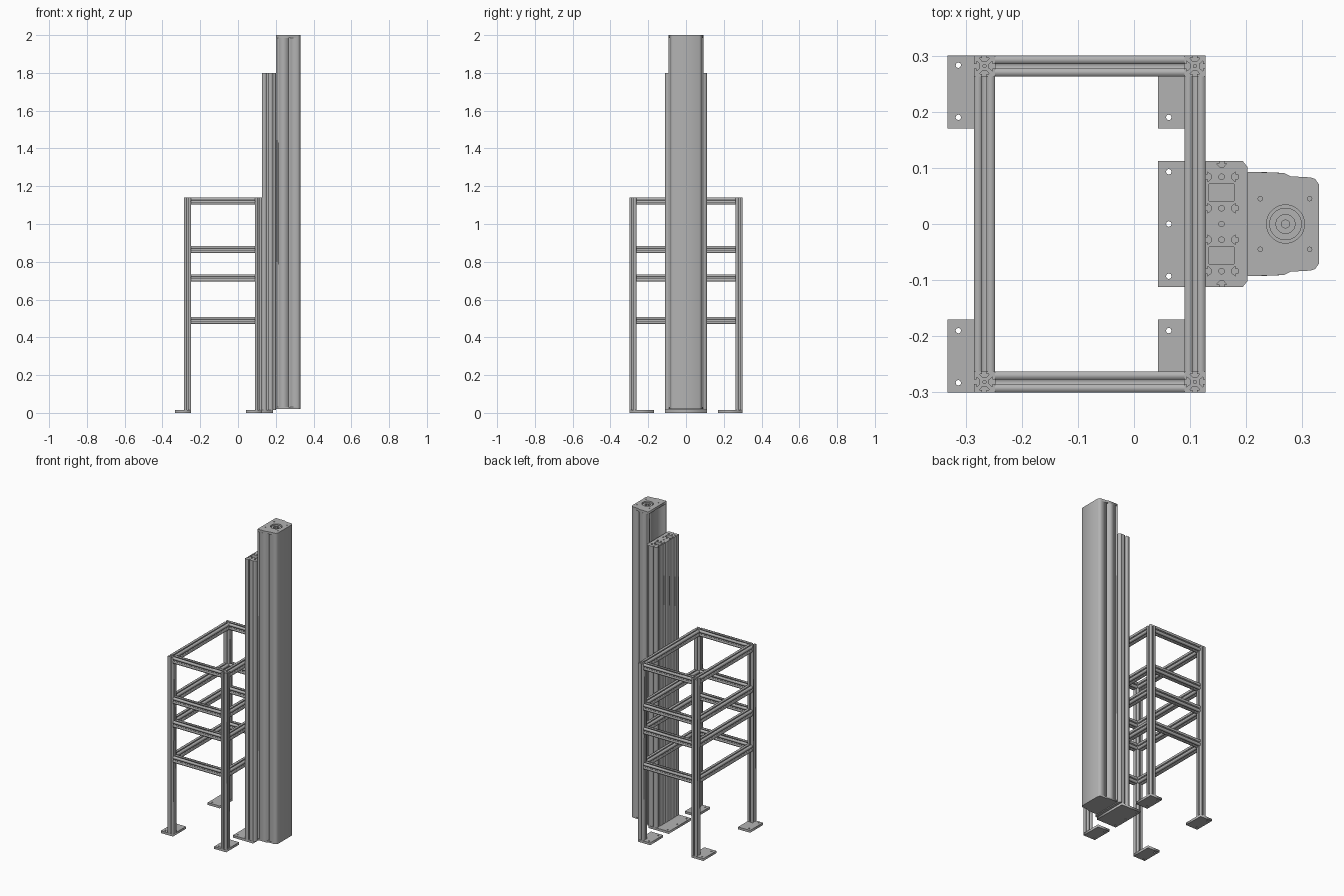
import bpy, bmesh
from math import sin, cos, pi, radians

cube = bpy.data.objects.get("Cube")
if cube:
    bpy.data.objects.remove(cube, do_unlink=True)

metal = bpy.data.materials.new("aluminium grey")
metal.use_nodes = True
GREY = (0.45, 0.45, 0.45, 1)
metal.diffuse_color = GREY
metal.node_tree.nodes["Principled BSDF"].inputs["Base Color"].default_value = GREY


def extrude(name, loops, z0, z1):
    """Solid prism from a closed outline followed by optional hole outlines."""
    curve = bpy.data.curves.new(name, "CURVE")
    curve.dimensions = "2D"
    curve.fill_mode = "BOTH"
    curve.extrude = (z1 - z0) / 2
    for loop in loops:
        spline = curve.splines.new("POLY")
        spline.points.add(len(loop) - 1)
        for p, (x, y) in zip(spline.points, loop):
            p.co = (x, y, 0, 1)
        spline.use_cyclic_u = True
    ob = bpy.data.objects.new(name, curve)
    bpy.context.collection.objects.link(ob)
    bpy.ops.object.select_all(action="DESELECT")
    ob.select_set(True)
    bpy.context.view_layer.objects.active = ob
    bpy.ops.object.convert(target="MESH")
    ob = bpy.context.view_layer.objects.active
    ob.location.z = (z0 + z1) / 2
    bm = bmesh.new()
    bm.from_mesh(ob.data)
    bmesh.ops.remove_doubles(bm, verts=bm.verts, dist=1e-5)
    bmesh.ops.recalc_face_normals(bm, faces=bm.faces)
    bm.to_mesh(ob.data)
    bm.free()
    ob.data.materials.clear()
    ob.data.materials.append(metal)
    return ob


def rect(x0, x1, y0, y1):
    return [(x0, y0), (x1, y0), (x1, y1), (x0, y1)]


def circle(x, y, r, n=16):
    return [(x + r * cos(2 * pi * i / n), y + r * sin(2 * pi * i / n)) for i in range(n)]


def slotted(hx, hy, xs, ys):
    """Rectangle outline with T-slots at xs on the y sides and ys on the x sides."""
    mouth, wide, lip, deep = 0.004, 0.009, 0.004, 0.01
    slot = [(-mouth, 0), (-mouth, lip), (-wide, lip), (-mouth, deep),
            (mouth, deep), (wide, lip), (mouth, lip), (mouth, 0)]
    pts = [(-hx, -hy)]
    pts += [(c + t, -hy + d) for c in sorted(xs) for t, d in slot]
    pts.append((hx, -hy))
    pts += [(hx - d, c + t) for c in sorted(ys) for t, d in slot]
    pts.append((hx, hy))
    pts += [(c - t, hy - d) for c in sorted(xs, reverse=True) for t, d in slot]
    pts.append((-hx, hy))
    pts += [(-hx + d, c - t) for c in sorted(ys, reverse=True) for t, d in slot]
    return pts


# Frame of slotted bars: four posts and four tiers of rails
H = 0.0185
BAR = [slotted(H, H, [0], [0]), circle(0, 0, 0.003, 8)]
POST_X = {"right": -0.2665, "left": 0.1085}
POST_Y = {"front": -0.2815, "back": 0.2815}
BASE, TOP = 0.015, 1.14
mid_x = sum(POST_X.values()) / 2
span_x = (POST_X["left"] - POST_X["right"]) / 2 - H
span_y = POST_Y["back"] - H

for side, x in POST_X.items():
    for end, y in POST_Y.items():
        post = extrude(f"{end}_{side}_post", BAR, BASE, TOP)
        post.location.x, post.location.y = x, y

for tier, z in enumerate((0.49, 0.715, 0.865, TOP - H), 1):
    for end, y in POST_Y.items():
        rail = extrude(f"{end}_rail_{tier}", BAR, -span_x, span_x)
        rail.rotation_euler.y = radians(90)
        rail.location = (mid_x, y, z)
    for side, x in POST_X.items():
        rail = extrude(f"{side}_rail_{tier}", BAR, -span_y, span_y)
        rail.rotation_euler.x = radians(90)
        rail.location = (x, 0, z)

# Foot plates with bolt holes
for side, x in POST_X.items():
    for end, s in (("front", -1), ("back", 1)):
        holes = [circle(x - 0.0465, s * y, 0.005, 8) for y in (0.19, 0.283)]
        extrude(f"{end}_{side}_foot", [rect(x - 0.066, x + H, s * 0.17, s * 0.3)] + holes, 0, BASE)
extrude("middle_foot", [rect(0.043, 0.185, -0.112, 0.112)]
        + [circle(0.062, y, 0.005, 8) for y in (-0.093, 0, 0.093)], 0, BASE)

# Wide slotted mounting beam with hollow chambers
SLOTS = [-0.084, -0.028, 0.028, 0.084]
beam_loops = [slotted(0.029, 0.112, [0], SLOTS)]
beam_loops += [circle(0, y, 0.005, 10) for y in SLOTS + [0]]
for y in (-0.056, 0.056):
    beam_loops.append([(-0.022, y - 0.015), (0.022, y - 0.015), (0.022, y + 0.015), (-0.022, y + 0.015)])
beam = extrude("mounting_beam", beam_loops, BASE, 1.8)
beam.location.x = 0.156

# Backing plate between beam and column
extrude("backing_plate", [[(0.185, -0.112), (0.194, -0.112), (0.202, -0.102),
                           (0.202, 0.102), (0.194, 0.112), (0.185, 0.112)]], BASE, 1.8)


# Tall column: mirrored outline with back recess and side grooves
def mirrored(half):
    return half + [(x, -y) for x, y in reversed(half)]


column = mirrored([(0.211, 0.076), (0.202, 0.076), (0.202, 0.093), (0.21, 0.093), (0.21, 0.088),
                   (0.218, 0.088), (0.218, 0.093), (0.267, 0.091), (0.267, 0.078), (0.279, 0.078),
                   (0.279, 0.085), (0.315, 0.083), (0.323, 0.08), (0.33, 0.07)])
extrude("column_body", [column], 0.03, 1.985)

cap = mirrored([(0.202, 0.093), (0.267, 0.091), (0.279, 0.085), (0.315, 0.083),
                (0.323, 0.08), (0.33, 0.07)])
extrude("column_bottom_cap", [cap], 0.02, 0.03)
bolts = [circle(x, y, 0.004, 8) for x in (0.225, 0.313) for y in (-0.045, 0.045)]
extrude("column_top_cap", [cap, circle(0.27, 0, 0.034, 32)] + bolts, 1.985, 2.0)

# Bearing ring and shaft set in the top cap
extrude("bearing_ring", [circle(0.27, 0, 0.029, 32), circle(0.27, 0, 0.017, 24)], 1.985, 1.994)
extrude("drive_shaft", [circle(0.27, 0, 0.008, 12)], 1.985, 1.998)
